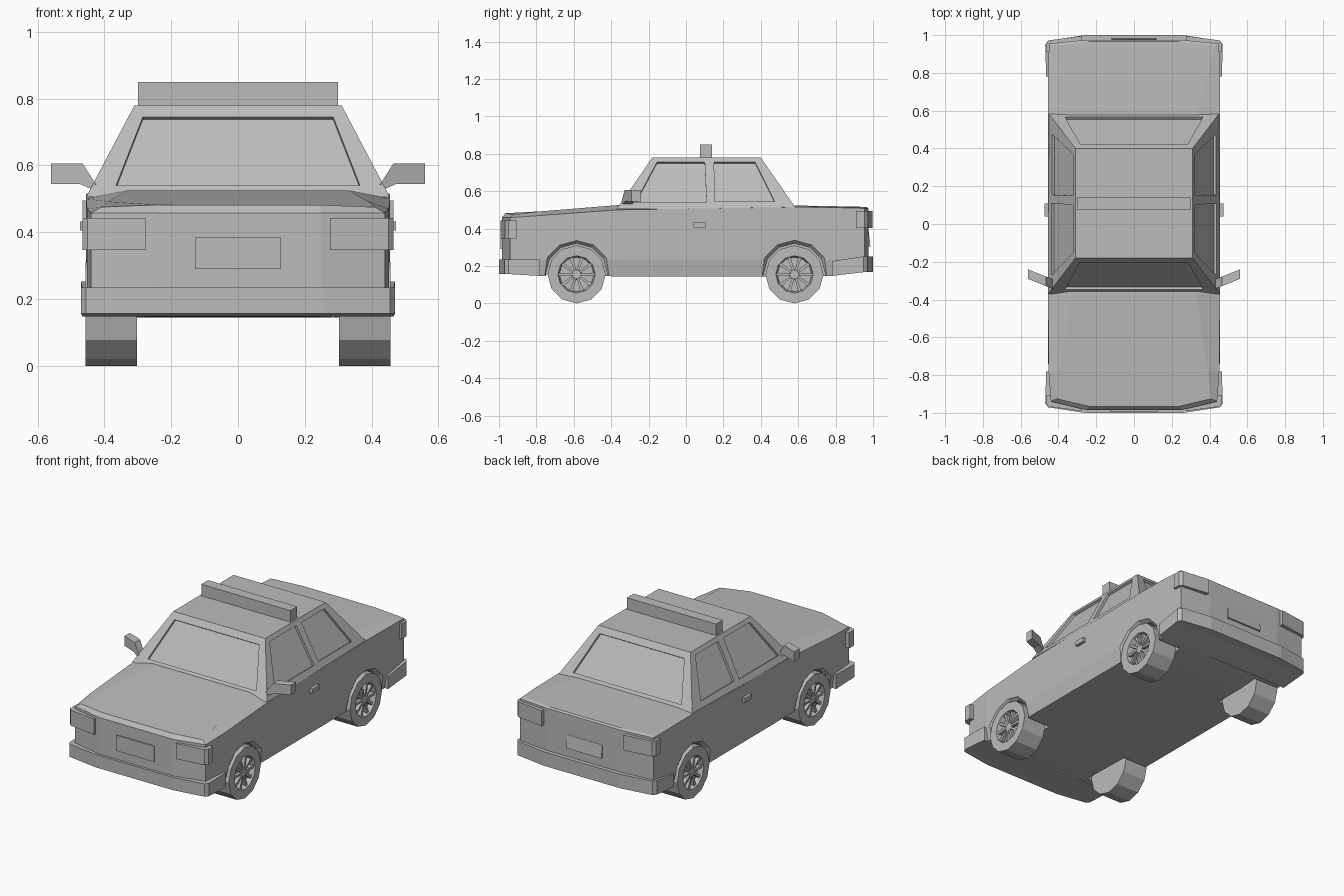
import bpy, bmesh, math
from mathutils import Vector

cube = bpy.data.objects.get("Cube")
if cube:
    bpy.data.objects.remove(cube, do_unlink=True)

GREY = (0.5, 0.5, 0.5, 1)
paint = bpy.data.materials.new("plain grey")
paint.use_nodes = True
paint.diffuse_color = GREY
paint.node_tree.nodes["Principled BSDF"].inputs["Base Color"].default_value = GREY


def finish(name, bm, mirror=False):
    bmesh.ops.recalc_face_normals(bm, faces=bm.faces)
    mesh = bpy.data.meshes.new(name)
    bm.to_mesh(mesh)
    bm.free()
    mesh.materials.append(paint)
    ob = bpy.data.objects.new(name, mesh)
    bpy.context.collection.objects.link(ob)
    if mirror:
        ob.modifiers.new("Mirror", 'MIRROR').use_mirror_merge = False
    return ob


def loft(name, rings, caps=None, mirror=False):
    """Skin between rings of points; caps lists the end faces by ring index."""
    bm = bmesh.new()
    rows = [[bm.verts.new(p) for p in ring] for ring in rings]
    n = len(rows[0])
    for a, b in zip(rows, rows[1:]):
        for i in range(n):
            j = (i + 1) % n
            bm.faces.new((a[i], a[j], b[j], b[i]))
    for cap in caps or [range(n)]:
        bm.faces.new([rows[0][i] for i in cap])
        bm.faces.new([rows[-1][i] for i in cap])
    return finish(name, bm, mirror)


def prism(name, pts, vec, mirror=False):
    return loft(name, [pts, [Vector(p) + Vector(vec) for p in pts]], mirror=mirror)


def box(name, lo, hi, mirror=False):
    (x, y, z), (X, Y, Z) = lo, hi
    return prism(name, [(x, y, z), (X, y, z), (X, Y, z), (x, Y, z)], (0, 0, Z - z), mirror)


def circle(x, y, z, r, n):
    return [(x, y + r * math.sin(math.tau * i / n), z - r * math.cos(math.tau * i / n))
            for i in range(n)]


def both_sides(half):
    return half + [(-x, y, z) for x, y, z in reversed(half)]


def cut(target, cutters):
    for c in cutters:
        c.hide_render = True
        mod = target.modifiers.new("Cut", 'BOOLEAN')
        mod.operation, mod.solver, mod.object = 'DIFFERENCE', 'EXACT', c
        bpy.context.view_layer.objects.active = target
        bpy.ops.object.modifier_apply(modifier=mod.name)
        bpy.data.objects.remove(c, do_unlink=True)


WHEEL_Y, WHEEL_R = (-0.585, 0.58), 0.155

# Body shell: plan outline lofted upward to a crowned bonnet and boot lid
plan = [(.25, -.985), (.44, -.94), (.452, -.78), (.455, -.37),
        (.455, .59), (.455, .78), (.45, .955), (.25, .975)]
sill = [.16, .16, .147, .145, .145, .147, .17, .17]
belt = [.458, .458, .47, .5, .515, .513, .508, .508]
crown = [(.24, -.965, .482), (.41, -.925, .475), (.39, -.78, .492), (.33, -.37, .525),
         (.33, .59, .523), (.387, .78, .52), (.43, .945, .516), (.24, .965, .516)]
rings = [both_sides([(x * .97, y, z) for (x, y), z in zip(plan, sill)]),
         both_sides([(x, y, .235) for x, y in plan]),
         both_sides([(x, y, z) for (x, y), z in zip(plan, belt)]),
         both_sides(crown)]
caps = [[0, 1, 2, 3, 12, 13, 14, 15], [3, 4, 11, 12], list(range(4, 12))]
body = loft("body", rings, caps)

# Wheel wells with chamfered arches
wells = []
for y in WHEEL_Y:
    for s in (1, -1):
        wells.append(loft("arch_cutter", [circle(s * x, y, WHEEL_R, r, 12) for x, r in
                                          ((.28, .165), (.435, .165), (.46, .187), (.5, .187))]))
cut(body, wells)

# Cabin with recessed windows
LOW, TOP = (.455, -.37, .59, .505), (.31, -.18, .40, .78)
cabin = loft("cabin", [[(x, f, z), (x, b, z), (-x, b, z), (-x, f, z)]
                       for x, f, b, z in (LOW, TOP)])


def on_slope(k, z):
    """Value of one cabin dimension at height z."""
    return LOW[k] + (TOP[k] - LOW[k]) * (z - LOW[3]) / (TOP[3] - LOW[3])


def window(pts, outward):
    pts = [Vector(p) for p in pts]
    n = (pts[1] - pts[0]).cross(pts[2] - pts[0]).normalized()
    n *= 1 if n.dot(Vector(outward)) > 0 else -1
    return prism("window_cutter", [p - n * .014 for p in pts], n * .06)


windows = []
for k, d in ((1, -1), (2, 1)):
    screen = ((-.365, .54), (.365, .54), (.285, .745), (-.285, .745))
    windows.append(window([(x, on_slope(k, z), z) for x, z in screen], (0, d, 0)))
for s in (1, -1):
    for pane in (((-.27, .54), (.11, .54), (.10, .755), (-.155, .755)),
                 ((.155, .545), (.475, .545), (.37, .755), (.15, .755))):
        windows.append(window([(s * on_slope(0, z), y, z) for y, z in pane], (s, 0, 0)))
cut(cabin, windows)

# Bumpers
for name, d, z_in, z_end, top_in, top_end, end in (
        ("front_bumper", -1, .147, .157, .235, .235, 1.0),
        ("rear_bumper", 1, .147, .167, .225, .252, 1.0)):
    outline = [(.465, .78), (.47, .95), (.455, .97), (.26, end)]
    loft(name, [both_sides([(x, d * y, a if y < .9 else b) for x, y in outline])
                for a, b in ((z_in, z_end), (top_in, top_end))],
         [[0, 1, 6, 7], [1, 2, 3, 4, 5, 6]])

# Wrap-around lamps
lamp = [(.275, .95), (.275, .986), (.45, .962), (.466, .945), (.466, .9), (.42, .9)]
prism("headlight", [(x, -y - .005, .347) for x, y in lamp], (0, 0, .095), True)
prism("tail_light", [(x, y + .01, .402) for x, y in lamp], (0, 0, .093), True)

# Number plates
box("front_plate", (-.127, -.992, .29), (.127, -.97, .385))
prism("rear_plate", [(-.12, .97, .305), (-.12, .986, .305), (-.12, .977, .385),
                     (-.12, .97, .385)], (.24, 0, 0))

# Roof light bar and door handles
box("roof_light_bar", (-.30, .075, .77), (.30, .14, .85))
box("door_handle", (.44, .04, .405), (.473, .108, .432), True)

# Door mirrors, swept backward
mirror = [(.56, .605), (.465, .605), (.42, .535), (.43, .525), (.475, .545), (.56, .545)]
prism("door_mirror", [(x, -.335 + (x - .45) * .4, z) for x, z in mirror], (0, .05, 0), True)

# Wheels: tyre with dished rim, hub and ten spokes
for y, end in zip(WHEEL_Y, ("front", "rear")):
    z = WHEEL_R
    loft(end + "_tyre", [circle(x, y, z, r, 12) for x, r in
                         ((.302, z), (.456, z), (.456, .1), (.425, .092))], mirror=True)
    loft(end + "_hub", [circle(x, y, z, r, 10) for x, r in
                        ((.42, .028), (.447, .022))], mirror=True)
    bm = bmesh.new()
    for i in range(10):
        a = math.tau * (i + .5) / 10
        out = Vector((0, math.sin(a), math.cos(a)))
        side = Vector((0, math.cos(a), -math.sin(a)))
        corners = [Vector((x, y, z)) + out * r + side * w for x in (.42, .447)
                   for r, w in ((.015, -.005), (.015, .005), (.097, .009), (.097, -.009))]
        v = [bm.verts.new(c) for c in corners]
        for f in ((0, 1, 2, 3), (4, 5, 6, 7), (0, 1, 5, 4), (1, 2, 6, 5), (2, 3, 7, 6), (3, 0, 4, 7)):
            bm.faces.new([v[j] for j in f])
    finish(end + "_spokes", bm, True)
